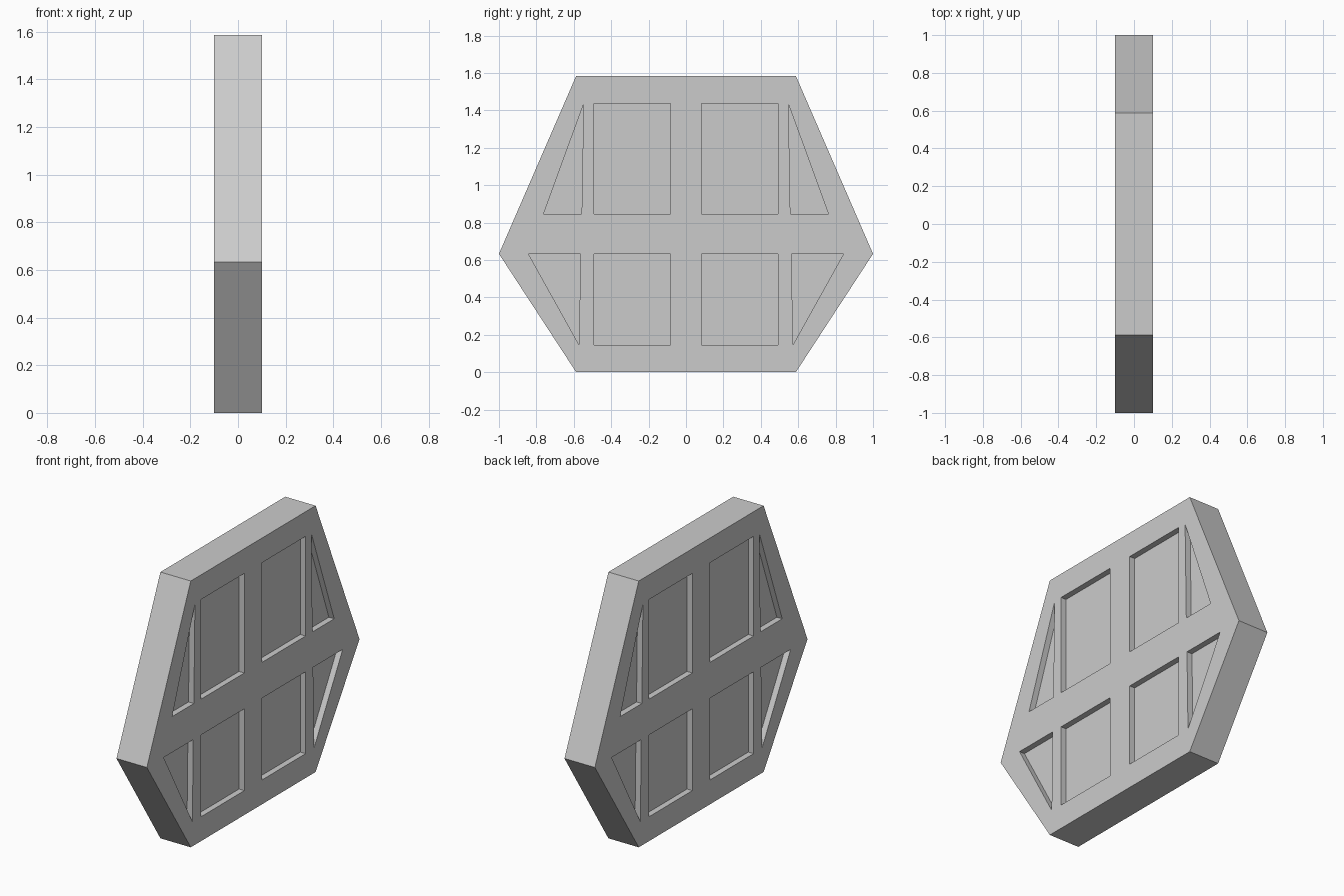
import bpy
import bmesh

HALF = 0.1      # half thickness of the slab
DEPTH = 0.035   # depth of each recessed panel

default = bpy.data.objects.get("Cube")
if default:
    bpy.data.objects.remove(default, do_unlink=True)

grey = bpy.data.materials.new("light_grey")
grey.use_nodes = True
colour = (0.6, 0.6, 0.6, 1)
grey.diffuse_color = colour
grey.node_tree.nodes["Principled BSDF"].inputs["Base Color"].default_value = colour


def add_prism(bm, outline, x0, x1):
    """Extrude a (y, z) outline along x."""
    face = bm.faces.new([bm.verts.new((x0, y, z)) for y, z in outline])
    new = bmesh.ops.extrude_face_region(bm, geom=[face])["geom"]
    verts = [v for v in new if isinstance(v, bmesh.types.BMVert)]
    bmesh.ops.translate(bm, verts=verts, vec=(x1 - x0, 0, 0))


def make_object(name, prisms):
    bm = bmesh.new()
    for outline, x0, x1 in prisms:
        add_prism(bm, outline, x0, x1)
    bmesh.ops.recalc_face_normals(bm, faces=bm.faces)
    mesh = bpy.data.meshes.new(name)
    bm.to_mesh(mesh)
    bm.free()
    mesh.materials.append(grey)
    obj = bpy.data.objects.new(name, mesh)
    bpy.context.collection.objects.link(obj)
    return obj


def rectangle(y0, y1, z0, z1):
    return [(y0, z0), (y1, z0), (y1, z1), (y0, z1)]


def mirrored(outline):
    return [(-y, z) for y, z in reversed(outline)]


# Hexagonal slab
half_outline = [(0.587, 0), (1, 0.633), (0.587, 1.585)]
slab = make_object("hexagonal_panel",
                   [(half_outline + mirrored(half_outline), -HALF, HALF)])

# Window-like recesses: two rectangles and two triangles per half
recesses = [
    rectangle(0.083, 0.493, 0.845, 1.438),
    rectangle(0.083, 0.493, 0.145, 0.632),
    [(0.558, 0.845), (0.762, 0.845), (0.548, 1.432)],
    [(0.572, 0.147), (0.842, 0.632), (0.564, 0.632)],
]
prisms = []
for outline in recesses:
    for shape in (outline, mirrored(outline)):
        for side in (-1, 1):
            prisms.append((shape, side * (HALF - DEPTH), side * (HALF + 0.05)))
cutter = make_object("recess_cutter", prisms)
cutter.hide_render = True

# Cut the recesses into both faces
cut = slab.modifiers.new("recesses", "BOOLEAN")
cut.operation = "DIFFERENCE"
cut.solver = "EXACT"
cut.object = cutter
bpy.context.view_layer.objects.active = slab
slab.select_set(True)
bpy.ops.object.modifier_apply(modifier=cut.name)
bpy.data.objects.remove(cutter, do_unlink=True)
